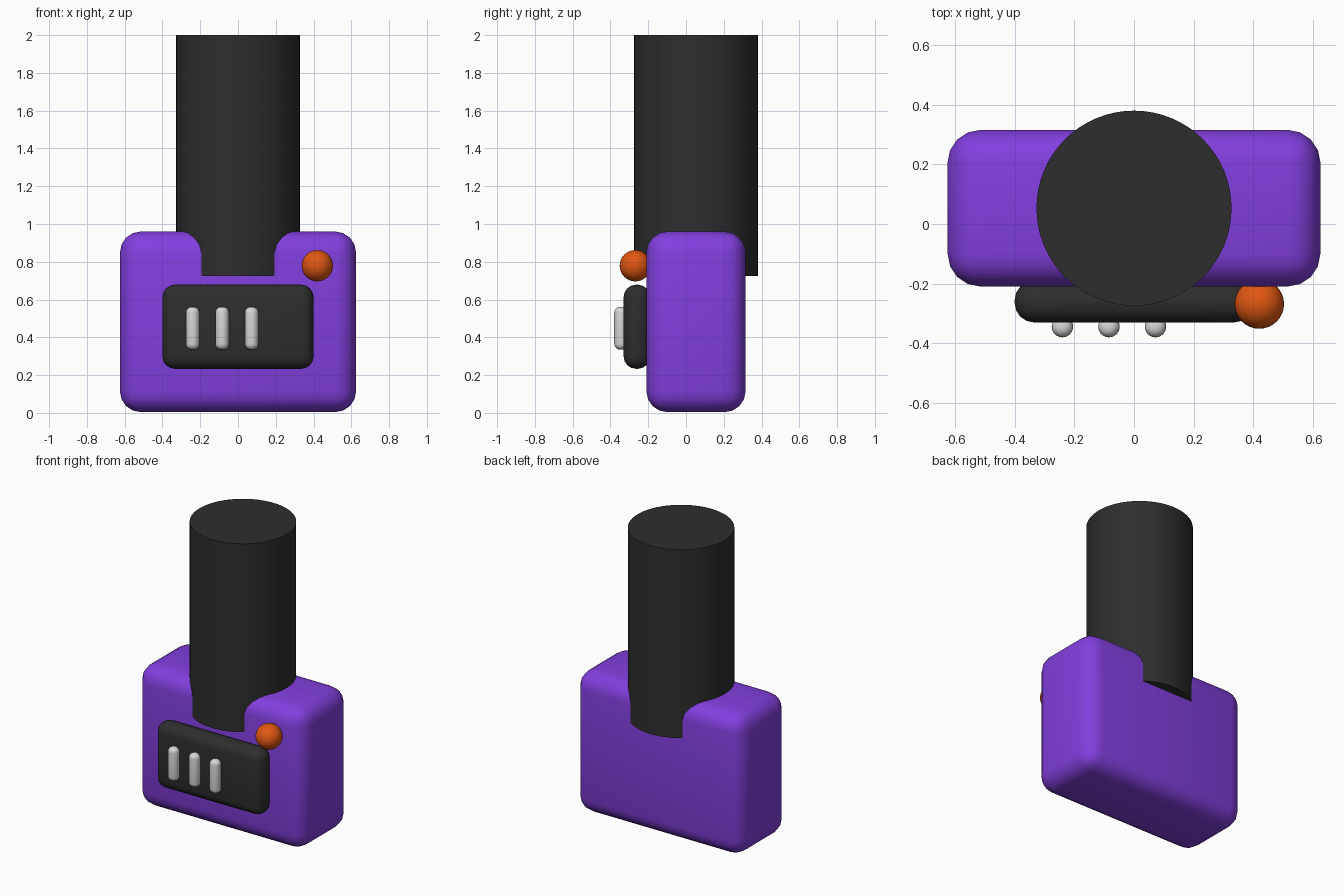
import bpy

cube = bpy.data.objects.get("Cube")
if cube:
    bpy.data.objects.remove(cube, do_unlink=True)


def material(name, rgb):
    mat = bpy.data.materials.new(name)
    mat.use_nodes = True
    mat.diffuse_color = (*rgb, 1)
    mat.node_tree.nodes["Principled BSDF"].inputs["Base Color"].default_value = (*rgb, 1)
    return mat


purple = material("purple", (0.22, 0.05, 0.73))
charcoal = material("charcoal", (0.027, 0.027, 0.027))
orange = material("orange", (0.75, 0.095, 0.006))
silver = material("silver", (0.68, 0.68, 0.68))


def finish(name, mat, bevel=0, segments=4):
    """Name, colour, round and smooth the active object."""
    obj = bpy.context.object
    obj.name = name
    obj.data.materials.append(mat)
    bpy.ops.object.transform_apply(location=False, rotation=False, scale=True)
    if bevel:
        mod = obj.modifiers.new("Rounding", 'BEVEL')
        mod.width = bevel
        mod.segments = segments
        mod.limit_method = 'ANGLE'
        bpy.ops.object.modifier_apply(modifier=mod.name)
    bpy.ops.object.shade_smooth_by_angle()
    return obj


def rounded_box(name, mat, centre, size, bevel):
    bpy.ops.mesh.primitive_cube_add(size=1, location=centre)
    bpy.context.object.scale = size
    return finish(name, mat, bevel)


# Base block and the control panel on its front
rounded_box("body", purple, (0, 0.053, 0.482), (1.25, 0.525, 0.956), 0.11)
rounded_box("front_panel", charcoal, (0, -0.26, 0.456), (0.8, 0.14, 0.445), 0.065)

# Thick upright column sunk into the block
bpy.ops.mesh.primitive_cylinder_add(vertices=64, radius=0.327, depth=1.275,
                                    location=(0, 0.053, 1.3625))
finish("column", charcoal)

# Round button at the upper left of the front
bpy.ops.mesh.primitive_uv_sphere_add(segments=32, ring_count=16, radius=0.083,
                                     location=(0.42, -0.268, 0.779))
finish("button", orange)

# Three rounded bars on the panel
for i in range(3):
    bpy.ops.mesh.primitive_cylinder_add(vertices=24, radius=0.036, depth=0.226,
                                        location=(-0.24 + 0.156 * i, -0.344, 0.448))
    finish(f"panel_bar_{i + 1}", silver, 0.03, 5)
